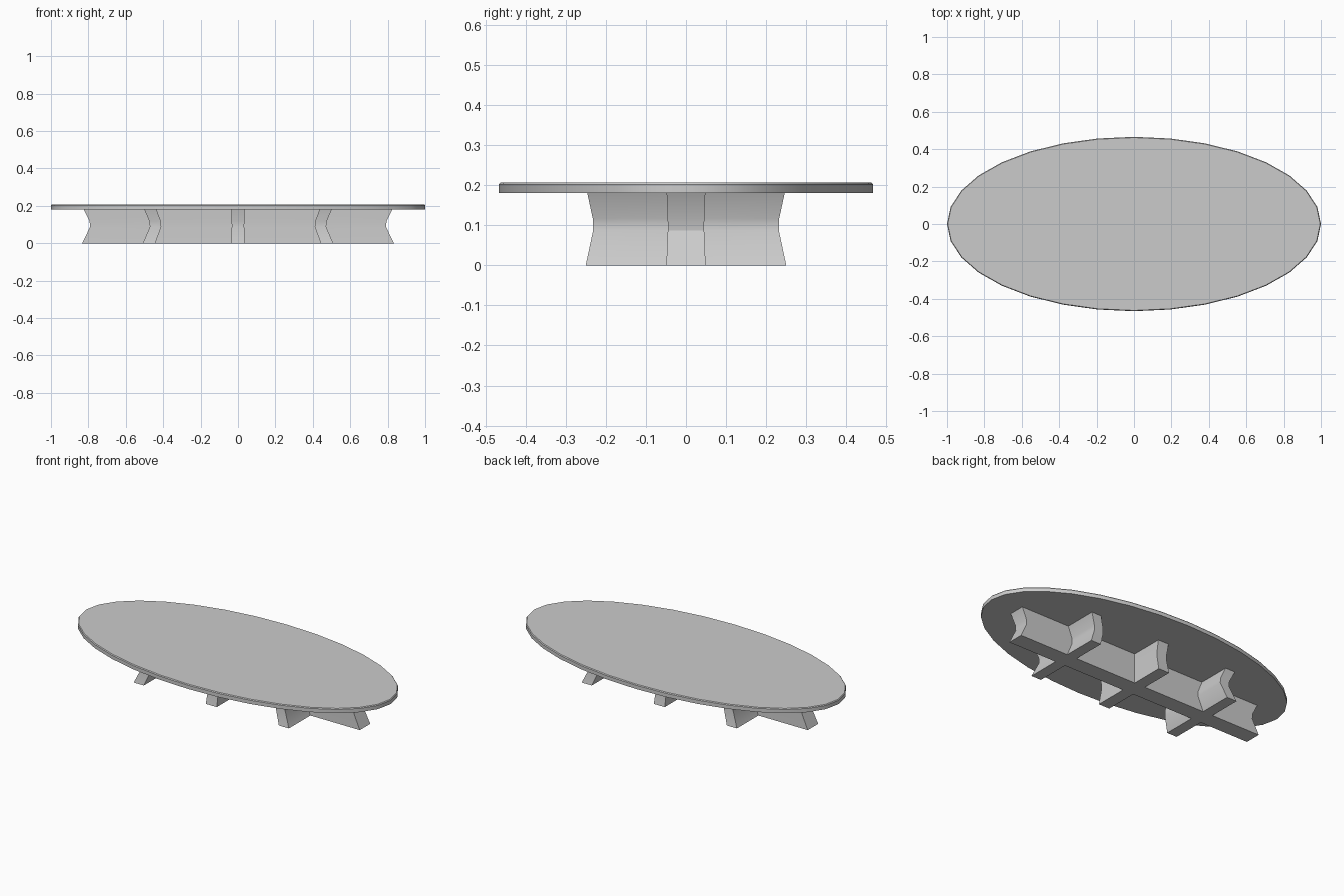
import bpy, bmesh, math

if "Cube" in bpy.data.objects:
    bpy.data.objects.remove(bpy.data.objects["Cube"])


def make_object(name, rings):
    """Skin stacked outlines into a closed solid, capped at both ends."""
    bm = bmesh.new()
    loops = [[bm.verts.new(p) for p in ring] for ring in rings]
    n = len(loops[0])
    for a, b in zip(loops, loops[1:]):
        for i in range(n):
            j = (i + 1) % n
            bm.faces.new((a[i], a[j], b[j], b[i]))
    bm.faces.new(loops[0][::-1])
    bm.faces.new(loops[-1])
    bmesh.ops.recalc_face_normals(bm, faces=bm.faces)
    mesh = bpy.data.meshes.new(name)
    bm.to_mesh(mesh)
    bm.free()
    obj = bpy.data.objects.new(name, mesh)
    bpy.context.collection.objects.link(obj)
    bpy.ops.object.select_all(action='DESELECT')
    obj.select_set(True)
    bpy.context.view_layer.objects.active = obj
    bpy.ops.object.shade_smooth_by_angle(angle=math.radians(30))
    return obj


# Oval table top, 32 sides, with a fine bevel on the upper rim
def oval(inset, z, sides=32):
    angles = [2 * math.pi * i / sides for i in range(sides)]
    return [((1 - inset) * math.cos(a), (0.466 - inset) * math.sin(a), z)
            for a in angles]


make_object("table_top", [oval(0, 0.18), oval(0, 0.202), oval(0.004, 0.207)])

# Base outline: one long beam crossed by three short arms
half = [(0.833, 0.049)]
for cx, hw in ((0.476, 0.033), (0, 0.036), (-0.476, 0.033)):
    half += [(cx + hw, 0.049), (cx + hw, 0.25), (cx - hw, 0.25), (cx - hw, 0.049)]
half.append((-0.833, 0.049))
outline = half + [(-x, -y) for x, y in half]


# The base is waisted: the outline shrinks towards mid height
def base_ring(z, shrink):
    ring = []
    for x, y in outline:
        end = 0.68 if abs(x) > 0.6 else 1.0
        ring.append((x * (1 - shrink * end), y * (1 - shrink), z))
    return ring


levels = ((0, 0), (0.087, 0.074), (0.117, 0.07), (0.181, 0.015))
make_object("table_base", [base_ring(z, s) for z, s in levels])
